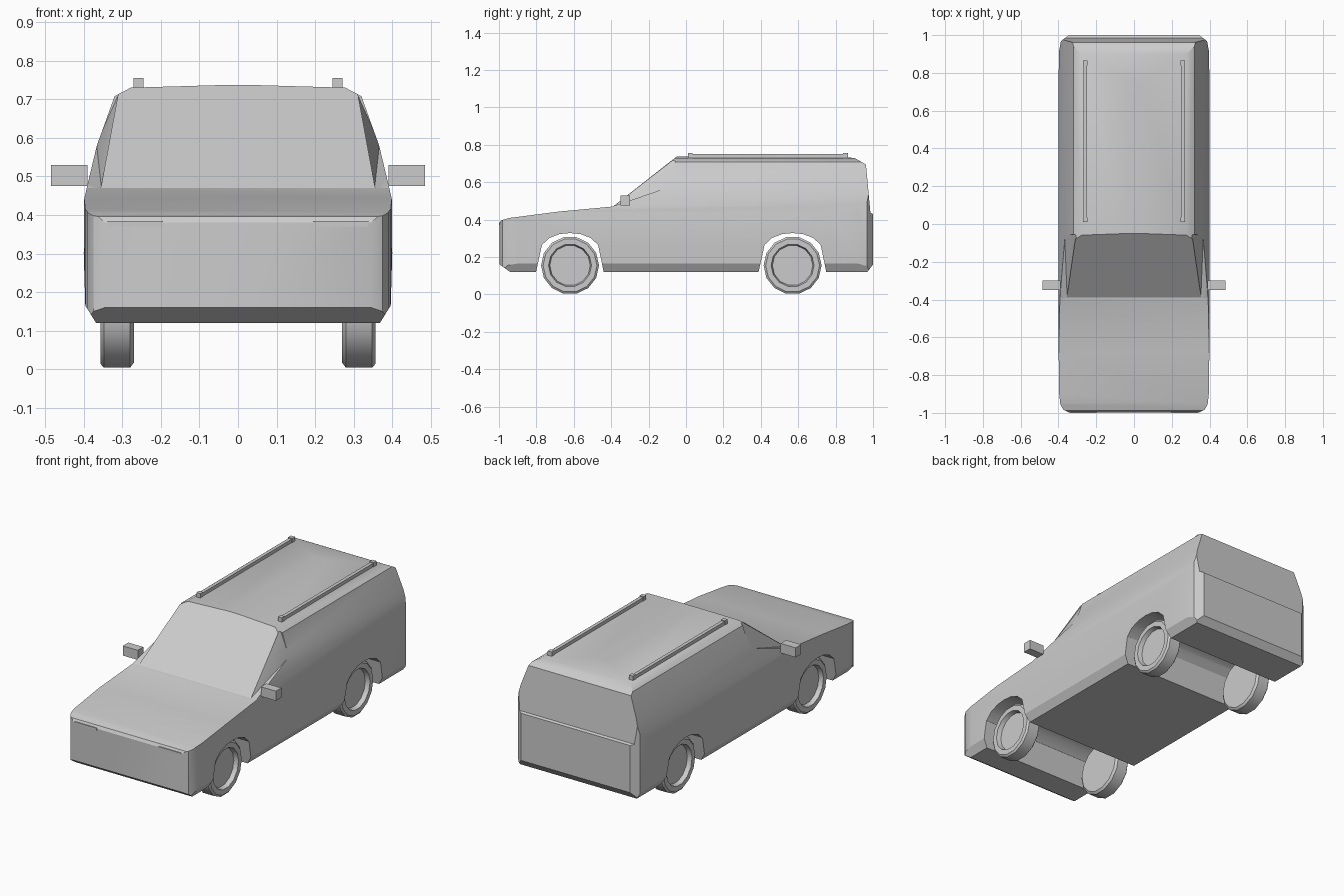
import bpy, bmesh, math
from mathutils import Matrix, Vector

default = bpy.data.objects.get("Cube")
if default:
    bpy.data.objects.remove(default, do_unlink=True)

grey = bpy.data.materials.new("plain grey")
grey.use_nodes = True
grey.diffuse_color = (0.6, 0.6, 0.6, 1)
grey.node_tree.nodes["Principled BSDF"].inputs["Base Color"].default_value = (0.6, 0.6, 0.6, 1)


def finish(name, bm):
    bmesh.ops.recalc_face_normals(bm, faces=bm.faces[:])
    mesh = bpy.data.meshes.new(name)
    bm.to_mesh(mesh)
    bm.free()
    mesh.materials.append(grey)
    obj = bpy.data.objects.new(name, mesh)
    bpy.context.collection.objects.link(obj)
    return obj


def prism(name, outline, axis, half):
    """Extrude a 2D outline both ways along an axis."""
    place = {"x": lambda p, d: (d, p[0], p[1]),
             "y": lambda p, d: (p[0], d, p[1]),
             "z": lambda p, d: (p[0], p[1], d)}[axis]
    bm = bmesh.new()
    rings = [[bm.verts.new(place(p, d)) for p in outline] for d in (-half, half)]
    for ring in rings:
        bm.faces.new(ring)
    for i in range(len(outline)):
        j = (i + 1) % len(outline)
        bm.faces.new((rings[0][i], rings[0][j], rings[1][j], rings[1][i]))
    return finish(name, bm)


def mirrored(half):
    """Complete a right-hand outline with its mirror image."""
    return half + [(-x, v) for x, v in reversed(half) if x > 0]


def box(name, low, high):
    bm = bmesh.new()
    low, high = Vector(low), Vector(high)
    matrix = Matrix.Translation((low + high) / 2) @ Matrix.Diagonal((*(high - low), 1))
    bmesh.ops.create_cube(bm, size=1, matrix=matrix)
    return finish(name, bm)


def combine(target, cutter, operation):
    mod = target.modifiers.new("shape", "BOOLEAN")
    mod.operation, mod.solver, mod.object = operation, "EXACT", cutter
    bpy.context.view_layer.objects.active = target
    bpy.ops.object.modifier_apply(modifier=mod.name)
    bpy.data.objects.remove(cutter, do_unlink=True)


def smooth(obj, degrees):
    bpy.ops.object.select_all(action="DESELECT")
    obj.select_set(True)
    bpy.context.view_layer.objects.active = obj
    bpy.ops.object.shade_smooth_by_angle(angle=math.radians(degrees))


# Body: side outline, trimmed by the cross-section and the plan outline
body = prism("body", [
    (-0.94, 0.12), (-0.997, 0.16), (-0.997, 0.38), (-0.988, 0.396), (-0.95, 0.408),
    (-0.68, 0.443), (-0.39, 0.47), (-0.05, 0.737), (0.75, 0.737), (0.90, 0.73),
    (0.962, 0.695), (0.986, 0.436), (1.0, 0.43), (1.0, 0.16), (0.97, 0.12)], "x", 0.6)
section = prism("section", mirrored([
    (0.368, 0.12), (0.396, 0.165), (0.4, 0.3), (0.399, 0.44), (0.39, 0.48),
    (0.366, 0.58), (0.32, 0.708), (0.278, 0.73), (0.0, 0.738)]), "y", 1.2)
combine(body, section, "INTERSECT")
plan = prism("plan", mirrored([
    (0.345, -0.997), (0.375, -0.982), (0.39, -0.955), (0.396, -0.9), (0.4, -0.6),
    (0.4, 0.75), (0.396, 0.92), (0.387, 0.968), (0.345, 1.0)]), "z", 1)
combine(body, plan, "INTERSECT")

# Angled pillars beside the windscreen
for side in (1, -1):
    bm = bmesh.new()
    for x, y, z in ((0.354, -0.39, 0.469), (0.367, -0.06, 0.585), (0.302, -0.055, 0.73),
                    (0.46, -0.42, 0.469), (0.46, -0.06, 0.59), (0.42, -0.1, 0.76)):
        bm.verts.new((side * x, y, z))
    bmesh.ops.convex_hull(bm, input=bm.verts[:])
    combine(body, finish("pillar_cut", bm), "DIFFERENCE")

# Wheel arches
arch = [(-0.19, 0.0), (-0.182, 0.12), (-0.15, 0.265), (-0.11, 0.302), (-0.055, 0.323),
        (0.0, 0.328), (0.055, 0.323), (0.11, 0.302), (0.15, 0.265), (0.18, 0.12), (0.188, 0.0)]
axles = {"front": -0.62, "rear": 0.57}
for centre in axles.values():
    combine(body, prism("arch_cut", [(centre + y, z) for y, z in arch], "x", 0.6), "DIFFERENCE")
smooth(body, 28)


# Wheels: rounded tyre with a recessed hub on the outside
def wheel(name, side, y):
    bm = bmesh.new()
    rings = []
    for x, radius in ((0.27, 0.142), (0.28, 0.155), (0.348, 0.155), (0.357, 0.144),
                      (0.357, 0.115), (0.332, 0.108)):
        rings.append([bm.verts.new((side * x, y + radius * math.cos(a), 0.155 + radius * math.sin(a)))
                      for a in (math.tau * (i + 0.5) / 14 - math.pi / 2 for i in range(14))])
    for a, b in zip(rings, rings[1:]):
        for i in range(14):
            j = (i + 1) % 14
            bm.faces.new((a[i], a[j], b[j], b[i]))
    bm.faces.new(rings[0])
    bm.faces.new(rings[-1])
    smooth(finish(name, bm), 30)


for side, label in ((1, "left"), (-1, "right")):
    for place, y in axles.items():
        wheel(f"{place}_{label}_wheel", side, y)

    def side_box(name, x0, x1, y0, y1, z0, z1):
        xs = sorted((side * x0, side * x1))
        return box(f"{label}_{name}", (xs[0], y0, z0), (xs[1], y1, z1))

    # Door mirror, roof rail with end feet, and headlight trim
    side_box("door_mirror", 0.39, 0.485, -0.35, -0.3, 0.475, 0.53)
    side_box("roof_rail", 0.248, 0.268, 0.03, 0.85, 0.728, 0.75)
    for n, y in enumerate((0.01, 0.84)):
        side_box(f"rail_foot_{n}", 0.245, 0.271, y, y + 0.025, 0.725, 0.755)
    side_box("headlight", 0.195, 0.338, -1.0, -0.994, 0.37, 0.384)
